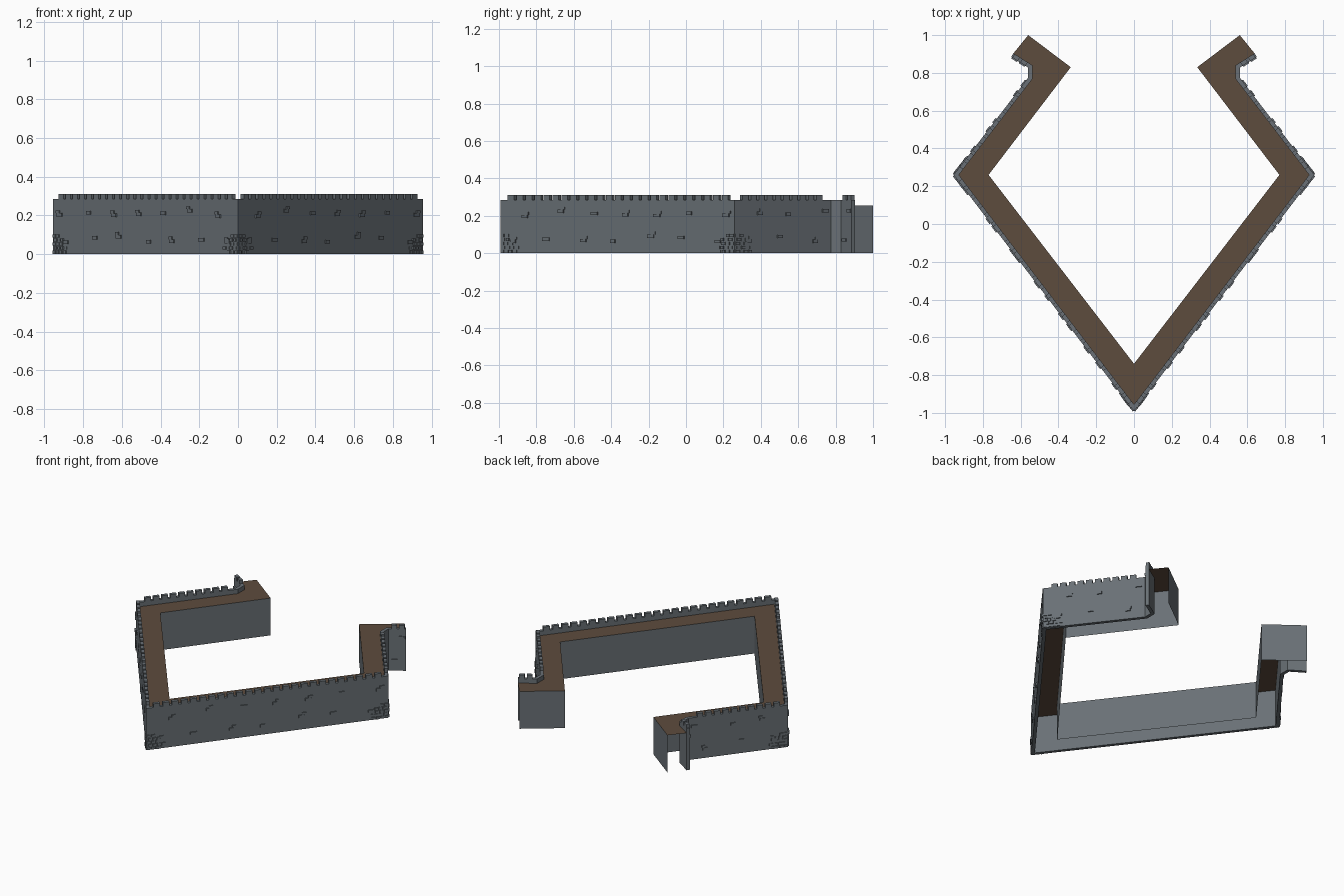
import bpy, bmesh, math, random
from mathutils import Vector

if "Cube" in bpy.data.objects:
    bpy.data.objects.remove(bpy.data.objects["Cube"])

random.seed(4)
DECK_Z, WALL_Z, MERLON_Z, THICK = 0.255, 0.285, 0.31, 0.022


def material(name, rgb):
    m = bpy.data.materials.new(name)
    m.diffuse_color = (*rgb, 1)
    m.use_nodes = True
    m.node_tree.nodes["Principled BSDF"].inputs["Base Color"].default_value = m.diffuse_color
    return m


STONE = material("slate_grey_stone", (0.142, 0.163, 0.180))
EARTH = material("brown_walkway", (0.110, 0.072, 0.047))

# Right half of the plan, walking from the front point to the back hook
OUTER = [Vector(p) for p in ((0, -0.992), (0.955, 0.26), (0.56, 0.775),
                             (0.56, 0.828), (0.65, 0.885))]
INNER = [Vector(p) for p in ((0, -0.74), (0.77, 0.26), (0.335, 0.83), (0.56, 1.0))]


def side_normal(a, b):
    d = (b - a).normalized()
    return Vector((d.y, -d.x))


def offset_path(pts, dist):
    """Shift the path inwards with mitred corners; mirrored at its start."""
    ext = [Vector((-pts[1].x, pts[1].y))] + pts
    out = []
    for i in range(1, len(ext)):
        n1 = side_normal(ext[i - 1], ext[i])
        n2 = side_normal(ext[i], ext[i + 1]) if i + 1 < len(ext) else n1
        out.append(ext[i] - (n1 + n2) * (dist / (1 + n1.dot(n2))))
    return out


def finish(name, bm, mat):
    me = bpy.data.meshes.new(name)
    bm.to_mesh(me)
    bm.free()
    me.materials.append(mat)
    ob = bpy.data.objects.new(name, me)
    bpy.context.collection.objects.link(ob)
    ob.modifiers.new("mirror", 'MIRROR').use_axis[0] = True
    return ob


def ring(bm, pts, z):
    return [bm.verts.new((p.x, p.y, z)) for p in pts]


def strip(bm, a, b):
    for i in range(len(a) - 1):
        bm.faces.new((a[i], a[i + 1], b[i + 1], b[i]))


def block(bm, a, b, s0, s1, z0, z1, out, back):
    """Box on the wall a-b: from s0 to s1 along it, z0 to z1 in height."""
    d, n = (b - a).normalized(), side_normal(a, b)
    plan = [a + d * s0 + n * out, a + d * s1 + n * out,
            a + d * s1 - n * back, a + d * s0 - n * back]
    lo, hi = ring(bm, plan, z0), ring(bm, plan, z1)
    strip(bm, lo + lo[:1], hi + hi[:1])
    bm.faces.new(hi)
    bm.faces.new(lo[::-1])


BACK = offset_path(OUTER, THICK)

# Outer wall with parapet
bm = bmesh.new()
rings = [ring(bm, OUTER, 0), ring(bm, OUTER, WALL_Z),
         ring(bm, BACK, WALL_Z), ring(bm, BACK, 0)]
for i in range(4):
    strip(bm, rings[i], rings[(i + 1) % 4])
bm.faces.new([r[-1] for r in rings])
bmesh.ops.recalc_face_normals(bm, faces=bm.faces)
finish("outer_wall", bm, STONE)

# Inner wall, turning round the back end
bm = bmesh.new()
strip(bm, ring(bm, INNER, DECK_Z), ring(bm, INNER, 0))
finish("inner_wall", bm, STONE)

# Walkway between the two walls
bm = bmesh.new()
bm.faces.new(ring(bm, BACK + INNER[::-1], DECK_Z))
bmesh.ops.triangulate(bm, faces=bm.faces)
finish("walkway", bm, EARTH)

# Merlons: segment, count, gap at each end
bm = bmesh.new()
for seg, count, g0, g1 in ((0, 25, 0.04, 0.035), (1, 10, 0.045, 0.05), (3, 2, 0.01, 0.0)):
    a, b = OUTER[seg], OUTER[seg + 1]
    step = ((b - a).length - g0 - g1) / count
    for i in range(count):
        s = g0 + step * (i + 0.15)
        block(bm, a, b, s, s + step * 0.7, WALL_Z - 0.002, MERLON_Z, 0, THICK)
finish("merlons", bm, STONE)

# Scattered raised stones in two staggered rows
bm = bmesh.new()
for seg, cols in ((0, 7), (1, 3), (3, 1)):
    a, b = OUTER[seg], OUTER[seg + 1]
    length = (b - a).length
    for row, z in enumerate((0.065, 0.195)):
        for c in range(cols):
            s = length * (c + 0.35 + 0.3 * row) / cols + random.uniform(-0.02, 0.02)
            zz = z + random.uniform(-0.015, 0.025)
            w = min(random.uniform(0.03, 0.045), length * 0.35)
            block(bm, a, b, s, s + w, zz, zz + 0.018, 0.007, 0.005)
            if random.random() < 0.5:
                block(bm, a, b, s + w * 0.5, s + w * 1.2, zz + 0.018, zz + 0.033, 0.006, 0.005)
finish("raised_stones", bm, STONE)

# Stepped clusters of stones at the foot of each corner
bm = bmesh.new()
for seg, at_end in ((0, False), (0, True), (1, False)):
    a, b = OUTER[seg], OUTER[seg + 1]
    length = (b - a).length
    for row in range(5):
        for c in range(4 - row // 2):
            s = 0.003 + c * 0.029 + (row % 2) * 0.01
            w = random.uniform(0.018, 0.025)
            if at_end:
                s = length - s - w
            z = 0.002 + row * 0.021
            block(bm, a, b, s, s + w, z, z + 0.016, random.uniform(0.004, 0.008), 0.005)
finish("corner_stones", bm, STONE)
